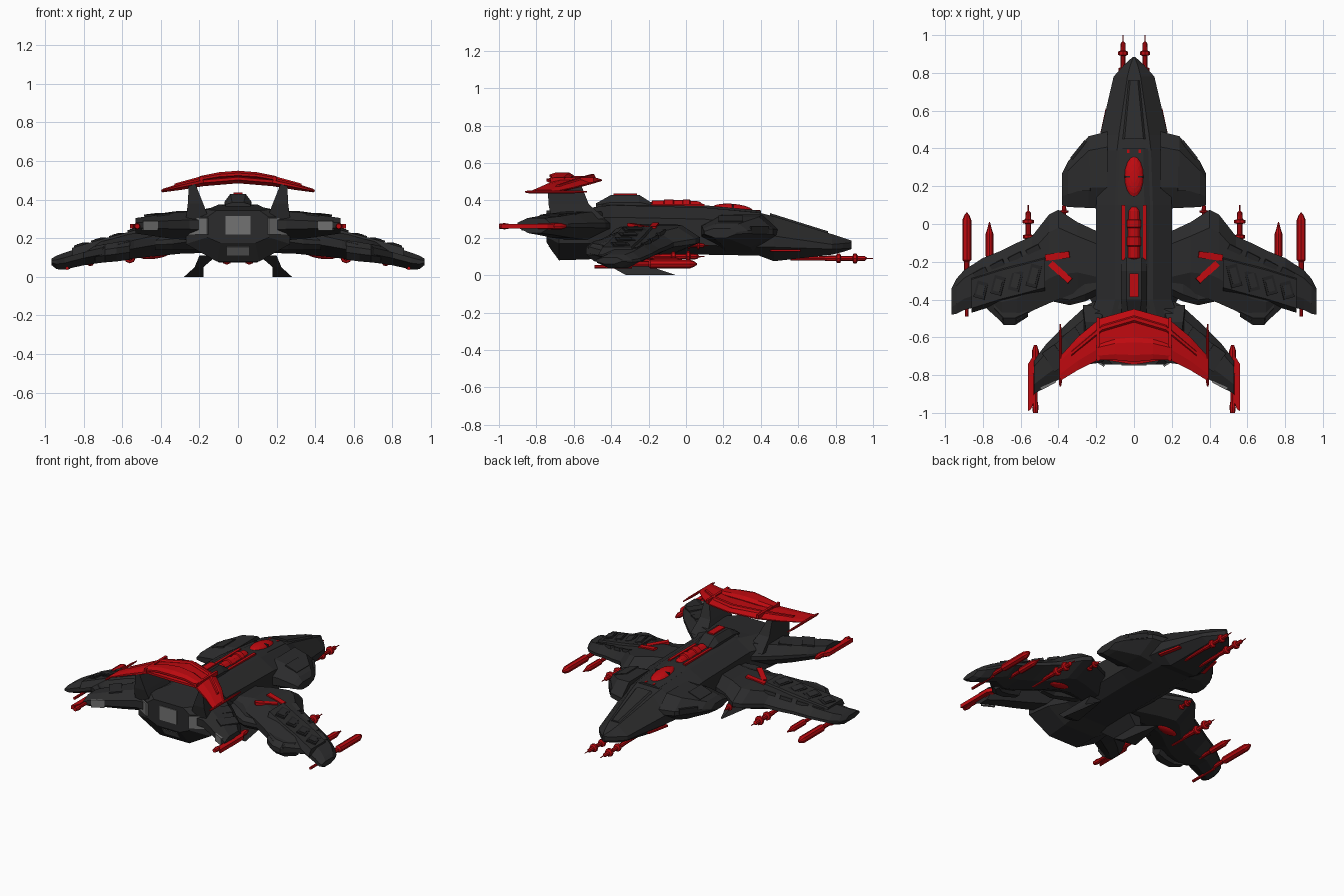
import bpy, bmesh
from math import radians, cos, sin, tau
from mathutils import Matrix, Vector, Euler


def material(name, c):
    m = bpy.data.materials.new(name)
    m.diffuse_color = (*c, 1)
    return m


DARK = material("dark_hull", (0.024, 0.024, 0.025))
BLACK = material("panel_black", (0.016, 0.016, 0.017))
RED = material("red_trim", (0.52, 0.003, 0.005))
GLOW = material("engine_grey", (0.17, 0.17, 0.17))


def finish(name, bm, mat, mirror=False):
    bmesh.ops.recalc_face_normals(bm, faces=bm.faces)
    me = bpy.data.meshes.new(name)
    bm.to_mesh(me)
    bm.free()
    ob = bpy.data.objects.new(name, me)
    bpy.context.collection.objects.link(ob)
    me.materials.append(mat)
    if mirror:
        ob.modifiers.new("mirror", 'MIRROR').use_mirror_merge = False
    return ob


def loft(name, rings, mat, mirror=False):
    bm = bmesh.new()
    vs = [[bm.verts.new(p) for p in r] for r in rings]
    n = len(vs[0])
    for a, b in zip(vs, vs[1:]):
        for i in range(n):
            bm.faces.new((a[i], a[(i + 1) % n], b[(i + 1) % n], b[i]))
    bm.faces.new(vs[0])
    bm.faces.new(vs[-1])
    return finish(name, bm, mat, mirror)


def box(name, loc, size, mat, rot=(0, 0, 0), mirror=False):
    bm = bmesh.new()
    m = Matrix.LocRotScale(Vector(loc), Euler([radians(a) for a in rot]), Vector(size))
    bmesh.ops.create_cube(bm, size=1, matrix=m)
    return finish(name, bm, mat, mirror)


def body(name, secs, mat):
    """Octagonal hull; section = y, top w, top z, side w, side hi z, side lo z, bottom w, bottom z"""
    rings = []
    for y, wt, zt, wm, zh, zl, wb, zb in secs:
        half = [(wb, zb), (wm, zl), (wm, zh), (wt, zt)]
        rings.append([(x, y, z) for x, z in half] + [(-x, y, z) for x, z in half[::-1]])
    return loft(name, rings, mat)


FOIL = [(0, .42), (0, .6), (.2, 1), (.72, 1), (1, .7), (1, .38), (.68, 0), (.32, 0)]


def wing(name, secs, mat, prof=FOIL):
    """Faceted wing; section = x, front y, back y, bottom z, top z"""
    return loft(name, [[(x, f + (b - f) * t, lo + (hi - lo) * h) for t, h in prof]
                       for x, f, b, lo, hi in secs], mat, True)


def spindle(name, x, z, y0, prof, mat=RED, n=8):
    """Turned part along +y; profile = (distance from y0, radius)"""
    return loft(name, [[(x + r * cos(tau * i / n), y0 + d, z + r * sin(tau * i / n))
                        for i in range(n)] for d, r in prof], mat, True)


def dome(name, loc, size, mat, rot=(0, 0, 0), mirror=False):
    bm = bmesh.new()
    m = Matrix.LocRotScale(Vector(loc), Euler([radians(a) for a in rot]), Vector(size))
    bmesh.ops.create_uvsphere(bm, u_segments=16, v_segments=10, radius=1, matrix=m)
    return finish(name, bm, mat, mirror)


# Fuselage
body("fuselage", [
    (.885, .003, .185, .006, .175, .145, .004, .14),
    (.84, .02, .20, .055, .17, .142, .03, .125),
    (.78, .035, .22, .108, .165, .14, .06, .11),
    (.47, .08, .315, .18, .21, .15, .10, .075),
    (.39, .09, .335, .19, .26, .15, .11, .105),
    (.10, .10, .362, .20, .30, .16, .12, .11),
    (-.40, .10, .375, .20, .31, .16, .12, .105),
    (-.52, .13, .36, .25, .31, .17, .12, .085),
    (-.68, .18, .35, .27, .31, .17, .11, .08),
    (-.745, .11, .345, .16, .31, .205, .09, .175)], DARK)

# Raised nose and back plating
body("nose_plate", [
    (.76, .02, .235, .035, .22, .2, .03, .19),
    (.45, .05, .332, .065, .315, .3, .05, .28)], DARK)
body("back_deck", [
    (.40, .05, .345, .075, .335, .3, .07, .28),
    (.10, .055, .374, .085, .362, .3, .07, .28),
    (-.45, .055, .382, .085, .37, .3, .07, .28)], DARK)
body("dorsal_hump", [
    (-.18, .04, .385, .065, .375, .36, .06, .35),
    (-.25, .04, .43, .07, .39, .36, .06, .35),
    (-.40, .04, .43, .07, .39, .36, .06, .35),
    (-.48, .03, .385, .065, .375, .36, .06, .35)], DARK)
box("hump_light", (0, -.325, .43), (.045, .125, .016), RED)

# Canopy and dorsal turbine
dome("canopy", (0, .25, .352), (.052, .11, .03), RED, (-5, 0, 0))
box("canopy_frame", (0, .25, .37), (.104, .008, .018), BLACK, (-5, 0, 0))
box("canopy_light", (.03, .385, .342), (.012, .02, .014), RED, (0, 0, 0), True)
spindle("dorsal_turbine", 0, .365, -.19,
        [(0, .02), (.01, .034), (.07, .034), (.075, .041), (.12, .041), (.125, .036), (.17, .036),
         (.175, .041), (.21, .041), (.215, .033), (.26, .03), (.28, .015)], n=12)
box("turbine_rail", (.056, -.045, .373), (.018, .29, .018), RED, mirror=True)

# Forward cheeks with intakes
wing("cheek", [(.14, .49, .08, .125, .325), (.24, .465, .085, .15, .312),
               (.35, .33, .09, .185, .275), (.38, .27, .10, .20, .25)], DARK)
box("cheek_intake", (.293, .393, .242), (.12, .016, .035), BLACK, (0, 0, -51), True)
box("cheek_panel", (.275, .24, .3), (.09, .13, .01), DARK, (0, 19, 0), True)
box("nose_side_light", (.155, .53, .132), (.025, .16, .012), RED, (0, 0, 12), True)

# Main wings
WING = [(.15, -.06, -.38, .125, .27), (.30, .01, -.36, .12, .275), (.40, .075, -.40, .11, .265),
        (.45, .05, -.42, .105, .255), (.54, -.065, -.46, .095, .23), (.62, -.10, -.51, .085, .205),
        (.70, -.14, -.52, .075, .185), (.80, -.18, -.43, .06, .158), (.90, -.245, -.455, .038, .125),
        (.94, -.29, -.475, .04, .11), (.965, -.34, -.48, .06, .095)]
wing("main_wing", WING, DARK)


def wing_top(x):
    for a, b in zip(WING, WING[1:]):
        if a[0] <= x <= b[0]:
            return a[4] + (b[4] - a[4]) * (x - a[0]) / (b[0] - a[0])


# Armour plate, panels and leading-edge slabs on the wing top
wing("wing_armour", [(x, f, f - .2, wing_top(x) - .03, wing_top(x) + .012) for x, f in
                     ((.47, -.16), (.6, -.195), (.7, -.22), (.86, -.27))], DARK,
     [(0, 0), (.12, 1), (.88, 1), (1, 0)])
for k, x in enumerate((.53, .625, .72, .81)):
    y = -.275 - .025 * k
    box(f"wing_panel_{k+1}", (x, y, wing_top(x) + .011), (.06, .12 - .01 * k, .01), BLACK,
        (0, 16, 15), True)
    box(f"wing_slat_{k+1}", (x, y, wing_top(x) + .014), (.038, .085 - .01 * k, .01), DARK,
        (0, 16, 15), True)
    box(f"wing_edge_slab_{k+1}", (x, y + .135 - .015 * k, wing_top(x) - .008), (.075, .04, .02), DARK,
        (8, 15, -27), True)
wing("flap_pod", [(.56, -.40, -.49, .09, .19), (.63, -.40, -.535, .08, .18),
                  (.69, -.40, -.535, .075, .17), (.74, -.38, -.47, .07, .16)], DARK)
wing("wing_root_fairing", [(.18, -.25, -.37, .14, .26), (.26, -.28, -.41, .14, .25),
                           (.34, -.33, -.43, .14, .22), (.43, -.33, -.41, .14, .21)], DARK)

# Red wing markings: a bracket hugging the wing shoulder
box("wing_mark_front", (.405, -.17, .262), (.13, .035, .018), RED, (0, 10, -8), True)
box("wing_mark_rear", (.39, -.255, .262), (.14, .035, .018), RED, (0, 8, 42), True)
dome("underwing_light", (.43, -.20, .112), (.075, .035, .018), RED, (0, 8, 0), True)

# Tail wings
wing("tail_wing", [(.15, -.38, -.72, .18, .34), (.25, -.43, -.735, .19, .34),
                   (.36, -.53, -.80, .20, .33), (.46, -.63, -.86, .215, .315),
                   (.53, -.72, -.90, .225, .305)], DARK)
for k, (x, y) in enumerate(((.31, -.62), (.42, -.71))):
    box(f"tail_panel_{k+1}", (x, y, .332 - .01 * k), (.08, .12, .01), DARK, (0, 6, -35), True)

# Engine outlets
box("engine_centre", (0, -.744, .268), (.13, .012, .095), GLOW)
box("engine_side", (.205, -.72, .262), (.115, .012, .085), GLOW, (0, 0, 33), True)
box("engine_lower", (0, -.714, .137), (.115, .012, .055), GLOW, (35, 0, 0))
box("engine_tail", (.455, -.852, .265), (.085, .016, .05), GLOW, (0, 0, -28), True)

# Rear spoiler, its supports and end rods
wing("spoiler", [(0, -.45, -.745, .485, .53), (.18, -.50, -.715, .47, .515),
                 (.30, -.60, -.775, .45, .485), (.39, -.70, -.83, .438, .456)], RED)
wing("spoiler_ridge", [(0, -.60, -.73, .51, .55), (.10, -.61, -.72, .505, .542),
                       (.20, -.64, -.72, .49, .522)], RED)
wing("spoiler_front_rib", [(0, -.485, -.52, .51, .54), (.17, -.535, -.57, .495, .527),
                           (.33, -.67, -.70, .455, .483)], RED)
box("spoiler_rib", (.19, -.61, .51), (.016, .23, .026), RED, mirror=True)
spindle("spoiler_rod", .39, .446, -.86, [(0, .004), (.02, .008), (.26, .008), (.33, .004)])


def quad(x0, x1, y0, y1, z):
    return [(x0, y0, z), (x1, y0, z), (x1, y1, z), (x0, y1, z)]


loft("spoiler_support", [quad(.15, .27, -.72, -.43, .30), quad(.18, .26, -.735, -.52, .38),
                         quad(.22, .255, -.74, -.56, .48)], DARK, True)

# Belly fins
loft("belly_fin", [quad(.11, .2, -.48, -.18, .11), quad(.18, .225, -.41, -.2, .05),
                   [(.18, -.32, 0), (.28, -.32, 0), (.235, -.05, 0), (.225, -.05, 0)]], DARK, True)

# Weapons: ringed barrels, missiles and rear guns
GUN = [(0, .012), (.16, .013), (.18, .016), (.22, .016), (.225, .028), (.24, .028), (.245, .014),
       (.30, .014), (.305, .03), (.32, .03), (.325, .016), (.36, .014), (.37, .004), (.40, .003)]


def ringed(name, x, z, y0, length, fat=1):
    spindle(name, x, z, y0, [(d * length / .4, r * fat) for d, r in GUN])


ringed("nose_gun", .058, .09, .56, .44, .9)
ringed("wing_gun_inner", .37, .16, -.13, .25, .75)
ringed("wing_gun_middle", .56, .10, -.30, .40)
spindle("wing_missile", .765, .075, -.28, [(0, .012), (.1, .012), (.11, .02), (.23, .02), (.26, .01), (.29, .003)])
spindle("tip_missile", .885, .06, -.30, [(0, .014), (.1, .014), (.11, .024), (.32, .024), (.345, .014), (.36, .003)])
spindle("tip_missile_tail", .885, .045, -.49, [(0, .009), (.2, .009)])
spindle("rear_gun", .522, .262, -1, [(0, .013), (.03, .017), (.06, .012), (.2, .012), (.21, .018), (.33, .018), (.36, .008)])
loft("rear_gun_plate", [[(.545, -.98, z), (.56, -.99, z), (.56, -.74, z), (.535, -.70, z), (.53, -.94, z)]
                        for z in (.25, .275)], RED, True)
